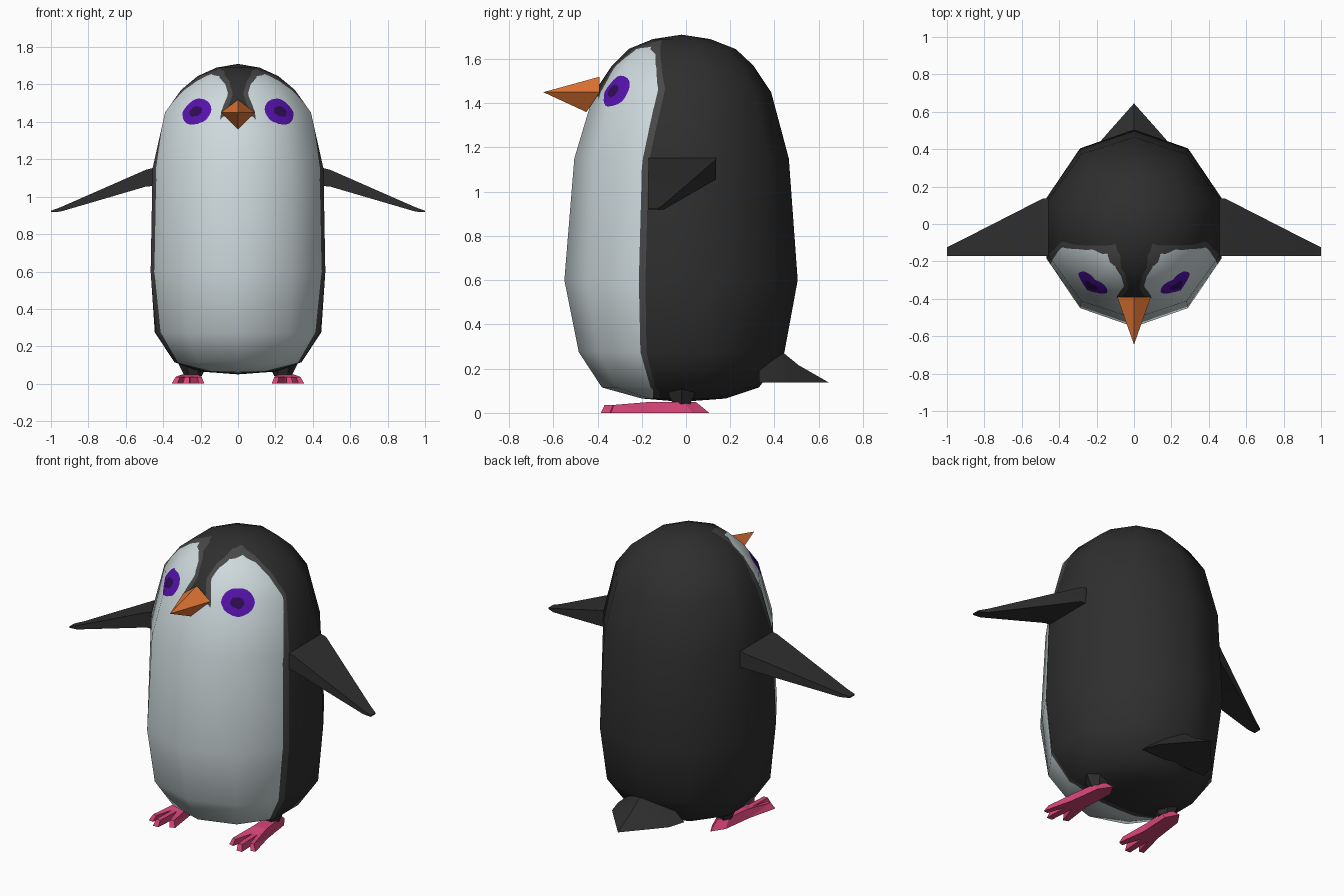
import bpy, bmesh, math
from mathutils import Vector
from mathutils.bvhtree import BVHTree
from mathutils.interpolate import poly_3d_calc

if "Cube" in bpy.data.objects:
    bpy.data.objects.remove(bpy.data.objects["Cube"])


def material(name, rgb):
    m = bpy.data.materials.new(name)
    m.diffuse_color = (*rgb, 1)
    m.use_nodes = True
    m.node_tree.nodes["Principled BSDF"].inputs["Base Color"].default_value = m.diffuse_color
    return m


BLACK = material("black feathers", (0.028, 0.028, 0.028))
GREY = material("dark grey border", (0.065, 0.065, 0.066))
WHITE = material("pale belly", (0.62, 0.70, 0.72))
PURPLE = material("purple iris", (0.095, 0.006, 0.42))
PUPIL = material("dark pupil", (0.03, 0.004, 0.09))
ORANGE = material("orange beak", (0.76, 0.18, 0.035))
PINK = material("pink feet", (0.68, 0.06, 0.19))


def make_object(name, bm, mats, mirror=False):
    me = bpy.data.meshes.new(name)
    bmesh.ops.recalc_face_normals(bm, faces=bm.faces)
    bm.to_mesh(me)
    bm.free()
    for m in mats:
        me.materials.append(m)
    ob = bpy.data.objects.new(name, me)
    bpy.context.collection.objects.link(ob)
    if mirror:
        ob.modifiers.new("mirror", 'MIRROR').use_mirror_merge = False
    return ob


def loft(sections):
    """Skin between closed sections; a single point closes an end as a tip."""
    bm = bmesh.new()
    rings = [[bm.verts.new(p) for p in s] for s in sections]
    for a, b in zip(rings, rings[1:]):
        n = max(len(a), len(b))
        for i in range(n):
            j = (i + 1) % n
            if len(a) == 1:
                bm.faces.new((a[0], b[j], b[i]))
            elif len(b) == 1:
                bm.faces.new((a[i], a[j], b[0]))
            else:
                bm.faces.new((a[i], a[j], b[j], b[i]))
    for r in (rings[0], rings[-1]):
        if len(r) > 2:
            bm.faces.new(r)
    bmesh.ops.recalc_face_normals(bm, faces=bm.faces)
    return bm


def smooth(ob, angle):
    bpy.ops.object.select_all(action='DESELECT')
    ob.select_set(True)
    bpy.context.view_layer.objects.active = ob
    bpy.ops.object.shade_smooth_by_angle(angle=math.radians(angle))


# Body: ten-sided rings given as height, half width, front y, back y
RINGS = [(0.065, 0.20, -0.20, 0.18), (0.115, 0.34, -0.38, 0.33),
         (0.275, 0.445, -0.485, 0.445), (0.60, 0.467, -0.55, 0.505),
         (1.15, 0.457, -0.505, 0.465), (1.45, 0.39, -0.415, 0.385),
         (1.57, 0.305, -0.335, 0.305), (1.645, 0.215, -0.26, 0.225),
         (1.69, 0.115, -0.15, 0.11)]
sections = [[(0, -0.02, 0.05)]]
for z, w, f, b in RINGS:
    sections.append([(w / 0.951 * math.sin(i * math.pi / 5),
                      (f + b) / 2 - (b - f) / 2 * math.cos(i * math.pi / 5), z)
                     for i in range(10)])
sections.append([(0, -0.02, 1.71)])
body = loft(sections)
bmesh.ops.triangulate(body, faces=body.faces)
body.normal_update()
coarse = body.copy()
coarse.faces.ensure_lookup_table()
tree = BVHTree.FromBMesh(coarse)

# Belly and face outline: degrees around from the front, height
OUTLINE = [(-60, -0.3), (63.5, -0.3), (63.5, 0.27), (64.5, 0.6), (65.5, 1.12),
           (68.5, 1.3), (72, 1.46), (66, 1.56), (58, 1.62), (42, 1.655),
           (25, 1.645), (13, 1.6), (9, 1.55), (12, 1.49), (14, 1.43), (-60, 1.43)]
POLY = [Vector((math.radians(a) * 0.42, z)) for a, z in OUTLINE]


def around(p):
    return math.atan2(abs(p.x), -p.y)


def belly(p):
    """Signed distance to the pale area, negative inside."""
    q = Vector((around(p) * 0.42, p.z))
    best, inside = 9.0, False
    for a, b in zip(POLY, POLY[1:] + POLY[:1]):
        d = b - a
        t = min(1, max(0, (q - a).dot(d) / d.length_squared))
        best = min(best, (q - a - d * t).length)
        if (a.y > q.y) != (b.y > q.y) and q.x < a.x + d.x * (q.y - a.y) / d.y:
            inside = not inside
    dist = -best if inside else best
    return max(dist, p.y + 0.15) if p.z < 0.3 else dist


def oval(p, centre, half_angle, half_height):
    if p.y > 0 or p.z < 1.2:
        return 1.0
    return math.hypot((around(p) - centre) / half_angle,
                      (p.z - 1.455) / half_height) - 1


FIELDS = [lambda p: belly(p) - 0.03, belly,
          lambda p: oval(p, 0.61, 0.235, 0.07),
          lambda p: oval(p, 0.60, 0.10, 0.03)]

# Cut the colour borders into the body as clean edges
bmesh.ops.subdivide_edges(body, edges=body.edges[:], cuts=7, use_grid_fill=True)
bmesh.ops.triangulate(body, faces=body.faces)
for field in FIELDS:
    value = {v: field(v.co) for v in body.verts}
    cuts = []
    for e in body.edges[:]:
        a, b = e.verts
        fa, fb = value[a], value[b]
        if fa * fb < 0:
            t = min(0.97, max(0.03, fa / (fa - fb)))
            cuts.append(bmesh.utils.edge_split(e, a, t)[1])
    bmesh.ops.connect_verts(body, verts=cuts)
    bmesh.ops.triangulate(body, faces=body.faces)
for f in body.faces:
    c = f.calc_center_median()
    f.smooth = True
    for i, field in enumerate(FIELDS):
        if field(c) < 0:
            f.material_index = i + 1
ob = make_object("body", body, [BLACK, GREY, WHITE, PURPLE, PUPIL])

# Shade the body with the soft normals of the coarse ten-sided form
normals = []
for v in ob.data.vertices:
    _, _, idx, _ = tree.find_nearest(v.co)
    corners = coarse.faces[idx].verts
    weights = poly_3d_calc([c.co for c in corners], v.co)
    n = Vector()
    for c, w in zip(corners, weights):
        n += c.normal * w
    normals.append(n.normalized())
ob.data.normals_split_custom_set_from_vertices(normals)
coarse.free()

# Flippers: sections given as x, front y, back y, bottom z, top z
wing = [[(x, f, b0), (x, b, b0), (x, b, t), (x, f, t)] for x, f, b, b0, t in
        [(0.38, -0.17, 0.14, 1.06, 1.17), (0.49, -0.17, 0.135, 1.055, 1.145),
         (0.95, -0.17, -0.10, 0.92, 0.943), (1.0, -0.17, -0.125, 0.917, 0.925)]]
smooth(make_object("flipper", loft(wing), [BLACK], True), 50)

# Beak: four-sided point
make_object("beak", loft([[(0, -0.39, 1.52), (0.09, -0.39, 1.45),
                           (0, -0.45, 1.36), (-0.09, -0.39, 1.45)],
                          [(0, -0.645, 1.45)]]), [ORANGE])

# Tail: three-sided wedge
tail = [[(-w, y, 0.138), (0, y, t), (w, y, 0.138)] for y, w, t in
        [(0.33, 0.22, 0.33), (0.43, 0.19, 0.28), (0.51, 0.12, 0.215)]]
smooth(make_object("tail", loft(tail + [[(0, 0.645, 0.138)]]), [BLACK]), 50)

# Ankles: short tapered stubs
ankle = [[(0.24 + r * math.cos(i * math.pi / 3), -0.02 + r * math.sin(i * math.pi / 3), z)
          for i in range(6)] for z, r in [(0.15, 0.10), (0.04, 0.045)]]
smooth(make_object("ankle", loft(ankle), [BLACK], True), 50)

# Feet: three-toed outline, narrowed towards the top
FOOT = [(0.235, 0.105), (0.285, 0.03), (0.31, -0.16), (0.355, -0.34), (0.325, -0.345),
        (0.29, -0.23), (0.295, -0.385), (0.26, -0.385), (0.25, -0.23),
        (0.21, -0.35), (0.18, -0.34), (0.205, -0.16), (0.195, 0.03)]
sole = [(x, y, 0) for x, y in FOOT]
top = [(0.25 + (x - 0.25) * 0.8, -0.14 + (y + 0.14) * (0.75 if y > 0 else 0.93),
        0.05 if y > -0.2 else 0.036) for x, y in FOOT]
foot = loft([sole, top])
bmesh.ops.triangulate(foot, faces=foot.faces)
make_object("foot", foot, [PINK], True)
